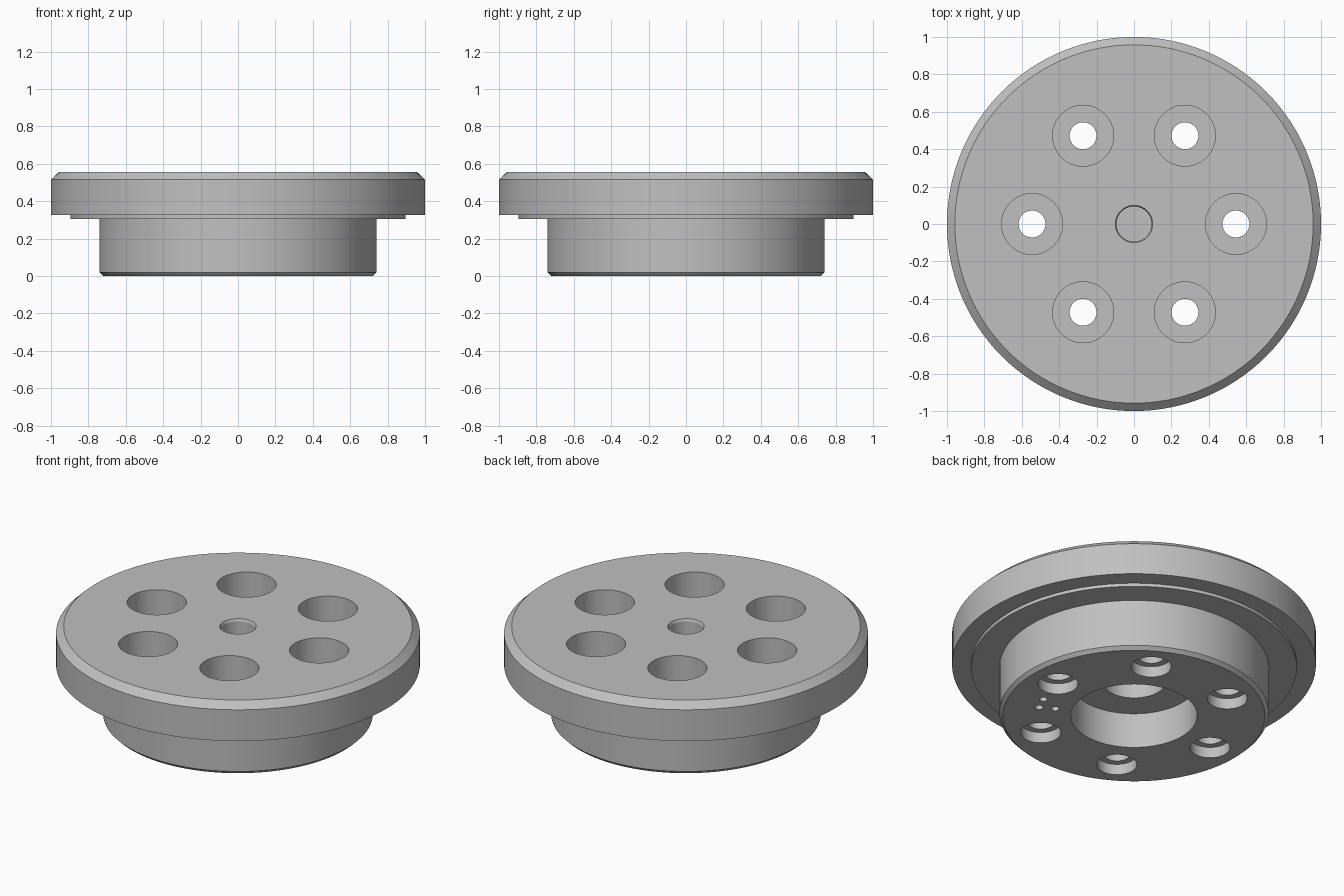
import bpy, bmesh
from math import cos, sin, pi, radians
from mathutils import Vector

default_cube = bpy.data.objects.get("Cube")
if default_cube:
    bpy.data.objects.remove(default_cube, do_unlink=True)

# One plain metal colour
metal = bpy.data.materials.new("grey metal")
metal.use_nodes = True
grey = (0.53, 0.53, 0.53, 1)
metal.diffuse_color = grey
metal.node_tree.nodes["Principled BSDF"].inputs["Base Color"].default_value = grey


def lathe(name, profile, segments, centres=((0, 0),)):
    """Turn a (radius, height) profile about a vertical axis at each centre."""
    bm = bmesh.new()
    for cx, cy in centres:
        verts = [bm.verts.new((cx + r, cy, z)) for r, z in profile]
        edges = [bm.edges.new(pair) for pair in zip(verts, verts[1:])]
        bmesh.ops.spin(bm, geom=verts + edges, cent=(cx, cy, 0), axis=(0, 0, 1),
                       angle=2 * pi, steps=segments, use_merge=True)
    bmesh.ops.remove_doubles(bm, verts=bm.verts, dist=1e-4)
    bmesh.ops.recalc_face_normals(bm, faces=bm.faces)
    mesh = bpy.data.meshes.new(name)
    bm.to_mesh(mesh)
    bm.free()
    mesh.materials.append(metal)
    obj = bpy.data.objects.new(name, mesh)
    bpy.context.collection.objects.link(obj)
    return obj


def polar(radius, degrees):
    return radius * cos(radians(degrees)), radius * sin(radians(degrees))


# Turned body: stepped bore below, hub, locating step, flange, blind hole on top
flange = lathe("flange_hub", [
    (0, 0.33), (0.172, 0.33), (0.172, 0.213), (0.347, 0.213), (0.347, 0),
    (0.72, 0), (0.74, 0.02), (0.74, 0.305), (0.895, 0.305), (0.895, 0.325),
    (1, 0.325), (1, 0.515), (0.958, 0.555),
    (0.1, 0.555), (0.094, 0.54), (0.094, 0.4), (0, 0.4)], 128)

# Six through holes, counterbored from both sides
bolt_cutter = lathe("bolt_hole_cutter", [
    (0, -0.1), (0.11, -0.1), (0.11, 0.065), (0.072, 0.065), (0.072, 0.27),
    (0.163, 0.27), (0.163, 0.7), (0, 0.7)], 48,
    [polar(0.545, 60 * i) for i in range(6)])

# Three small marker dimples on the underside
dimple_cutter = lathe("dimple_cutter", [
    (0, -0.1), (0.022, -0.1), (0.022, 0.04), (0, 0.04)], 16,
    [polar(0.53, -20), polar(0.53, -30), polar(0.44, -30)])

bpy.ops.object.select_all(action="DESELECT")
bpy.context.view_layer.objects.active = flange
flange.select_set(True)
for cutter in (bolt_cutter, dimple_cutter):
    cutter.hide_render = True
    mod = flange.modifiers.new(cutter.name, "BOOLEAN")
    mod.operation = "DIFFERENCE"
    mod.solver = "EXACT"
    mod.object = cutter
    bpy.ops.object.modifier_apply(modifier=mod.name)
    bpy.data.objects.remove(cutter, do_unlink=True)

bpy.ops.object.shade_smooth_by_angle(angle=radians(20))
